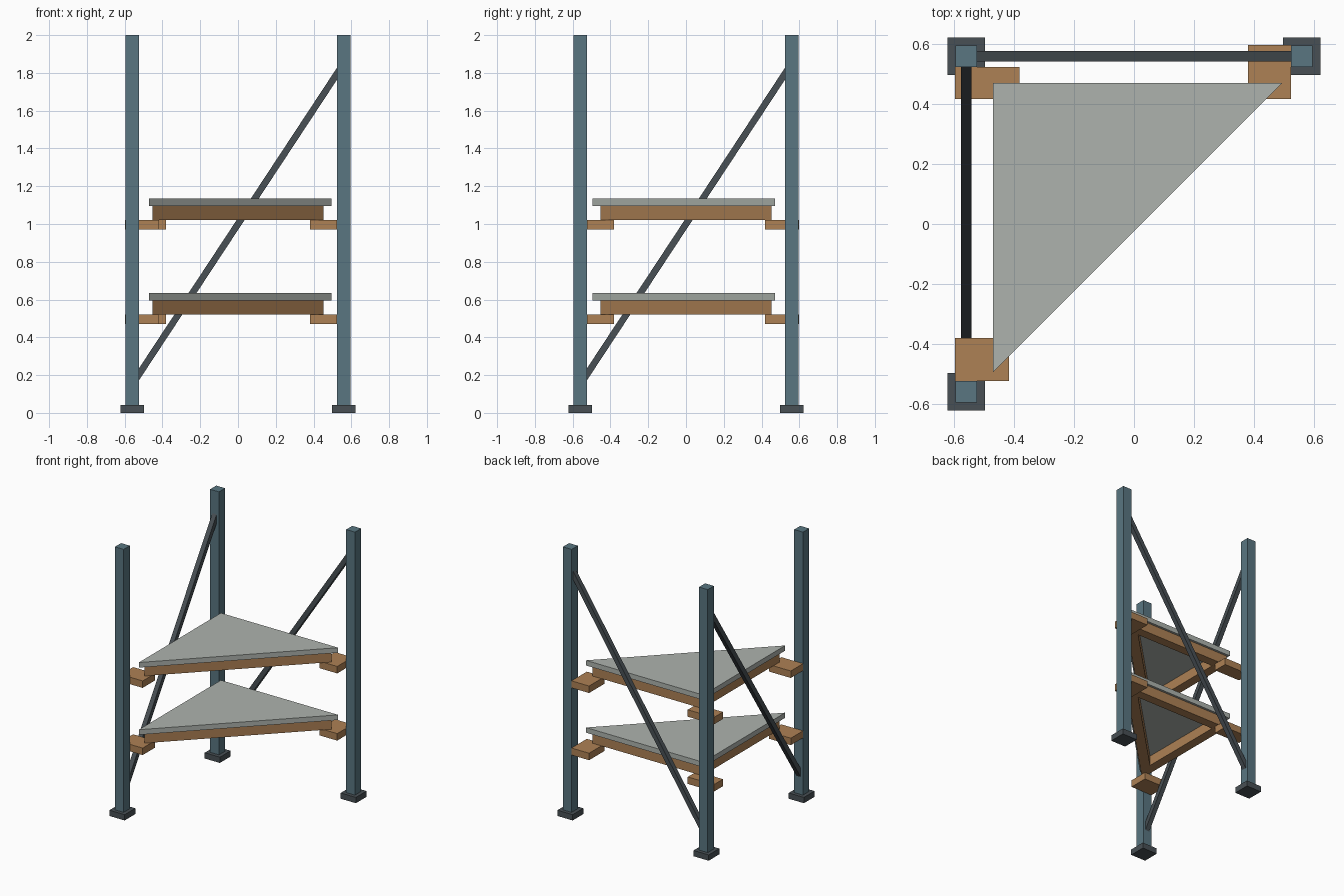
import bpy, bmesh
from mathutils import Vector

if "Cube" in bpy.data.objects:
    bpy.data.objects.remove(bpy.data.objects["Cube"])


def material(name, rgb):
    m = bpy.data.materials.new(name)
    m.diffuse_color = (*rgb, 1)
    m.use_nodes = True
    m.node_tree.nodes["Principled BSDF"].inputs["Base Color"].default_value = m.diffuse_color
    return m


STEEL = material("blue_steel", (0.10, 0.18, 0.22))
DARK = material("dark_metal", (0.065, 0.08, 0.09))
WOOD = material("wood", (0.42, 0.22, 0.09))
PANEL = material("grey_panel", (0.42, 0.45, 0.42))


def finish(name, bm, mat):
    bmesh.ops.recalc_face_normals(bm, faces=bm.faces[:])
    me = bpy.data.meshes.new(name)
    bm.to_mesh(me)
    bm.free()
    me.materials.append(mat)
    ob = bpy.data.objects.new(name, me)
    bpy.context.collection.objects.link(ob)
    return ob


def box(name, lo, hi, mat):
    lo, hi = Vector(lo), Vector(hi)
    bm = bmesh.new()
    bmesh.ops.create_cube(bm, size=1)
    bmesh.ops.scale(bm, vec=hi - lo, verts=bm.verts)
    bmesh.ops.translate(bm, vec=(lo + hi) / 2, verts=bm.verts)
    return finish(name, bm, mat)


def bar(name, a, b, t, mat):
    a, b = Vector(a), Vector(b)
    bm = bmesh.new()
    bmesh.ops.create_cube(bm, size=1)
    bmesh.ops.scale(bm, vec=(t, t, (b - a).length), verts=bm.verts)
    ob = finish(name, bm, mat)
    ob.location = (a + b) / 2
    ob.rotation_euler = Vector((0, 0, 1)).rotation_difference(b - a).to_euler()
    return ob


def prism(name, polygons, z0, z1, mat):
    bm = bmesh.new()
    cache = {}

    def vert(p):
        if p not in cache:
            cache[p] = bm.verts.new((*p, z0))
        return cache[p]

    faces = [bm.faces.new([vert(p) for p in poly]) for poly in polygons]
    top = bmesh.ops.extrude_face_region(bm, geom=faces, use_keep_orig=True)["geom"]
    moved = [g for g in top if isinstance(g, bmesh.types.BMVert)]
    bmesh.ops.translate(bm, vec=(0, 0, z1 - z0), verts=moved)
    return finish(name, bm, mat)


# Three posts on square feet
P = 0.56
for label, x, y in (("back_left", -P, P), ("back_right", P, P), ("front_left", -P, -P)):
    box(label + "_post", (x - .036, y - .036, .04), (x + .036, y + .036, 2), STEEL)
    box(label + "_foot", (x - .0625, y - .0625, 0), (x + .0625, y + .0625, .043), DARK)

# Diagonal braces on the two closed sides
bar("back_brace", (-P, P, .15), (P, P, 1.85), .035, DARK)
bar("left_brace", (-P, -P, .15), (-P, P, 1.85), .035, DARK)

# Triangular frame outline and its mitred inner outline
E, W = 0.453, 0.07
outer = [(-E, E), (-E, -E), (E, E)]
k = E - W * (1 + 2 ** .5)
inner = [(-k - W * 2 ** .5, k + W * 2 ** .5), (-k - W * 2 ** .5, -k), (k, k + W * 2 ** .5)]
k2 = E - W
inner = [(-k2, k2), (-k2, -k2 + W * 2 ** .5), (k2 - W * 2 ** .5, k2)]
ring = [(outer[i], outer[(i + 1) % 3], inner[(i + 1) % 3], inner[i]) for i in range(3)]
plate = [[(-.47, .47), (-.47, -.495), (.495, .47)]]

# Two shelves: support blocks, timber frame, panel
for label, z in (("lower", .47), ("upper", .97)):
    box(label + "_back_left_block", (-.597, .418, z), (-.382, .525, z + .052), WOOD)
    box(label + "_back_right_block", (.38, .418, z), (.524, .597, z + .052), WOOD)
    box(label + "_front_left_block", (-.597, -.524, z), (-.418, -.38, z + .052), WOOD)
    prism(label + "_frame", ring, z + .052, z + .126, WOOD)
    prism(label + "_panel", plate, z + .126, z + .164, PANEL)
